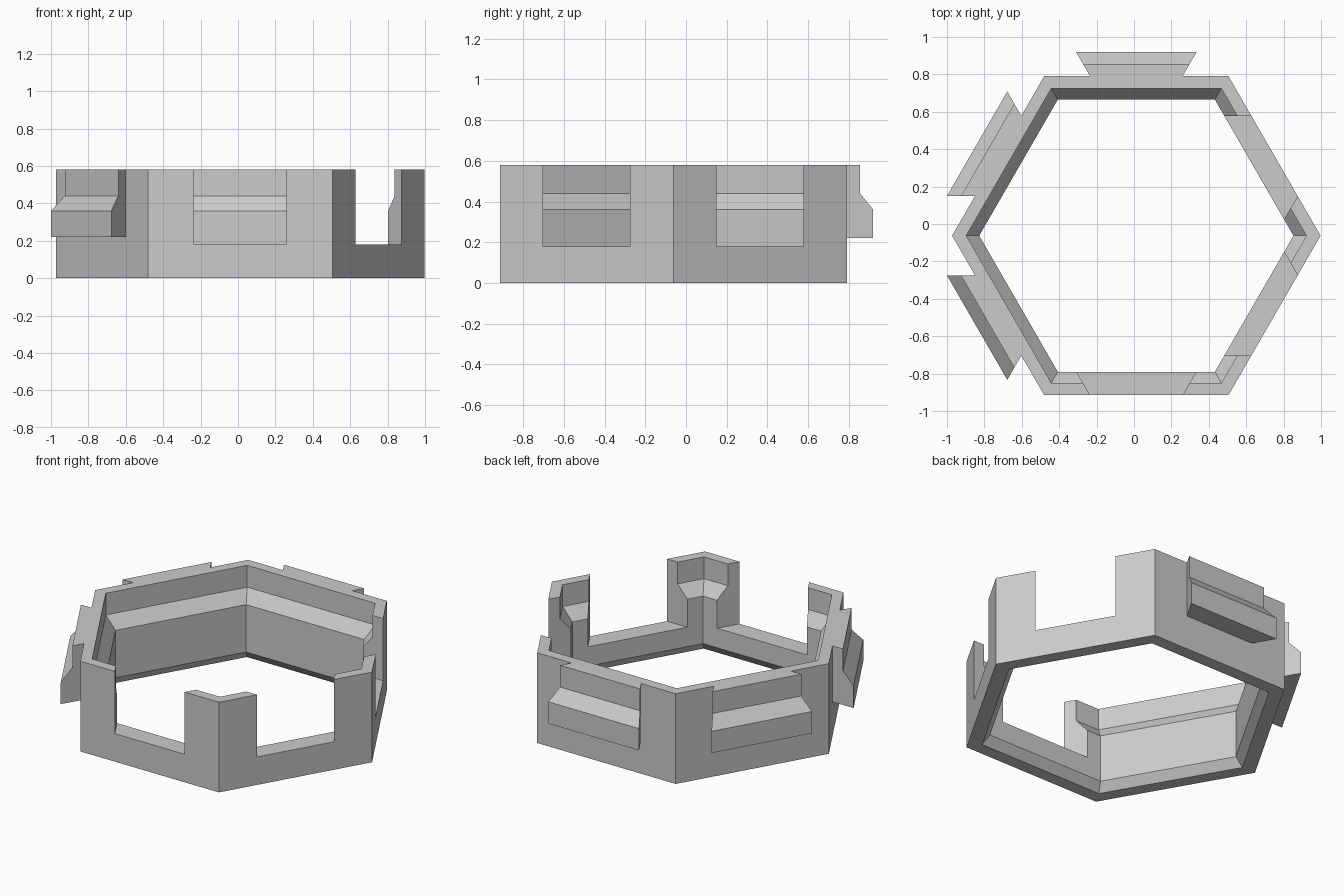
import bpy, bmesh
from math import radians, sin, cos, tan, pi
from mathutils import Vector

if "Cube" in bpy.data.objects:
    bpy.data.objects.remove(bpy.data.objects["Cube"])

CENTRE = Vector((0.0125, -0.0625, 0))
OUTER = 0.853          # distance from the centre to an outer wall face
HEIGHT = 0.58
NECK = 0.2475          # half width of the dovetail at the wall face
FLARE = tan(radians(30))

grey = bpy.data.materials.new("plain_grey")
grey.use_nodes = True
colour = (0.6, 0.6, 0.6, 1)
grey.diffuse_color = colour
grey.node_tree.nodes["Principled BSDF"].inputs["Base Color"].default_value = colour


def place(angle, out, side, z):
    """Point given by its distance out from the centre and sideways along a wall."""
    a = radians(angle)
    return CENTRE + Vector((out * cos(a) - side * sin(a), out * sin(a) + side * cos(a), z))


def loft(name, rings, closed):
    """Join matching rings of points; close the loop or cap its ends."""
    bm = bmesh.new()
    rows = [[bm.verts.new(p) for p in ring] for ring in rings]
    n = len(rows[0])
    for k in range(len(rows) if closed else len(rows) - 1):
        a, b = rows[k], rows[(k + 1) % len(rows)]
        for i in range(n):
            j = (i + 1) % n
            bm.faces.new((a[i], a[j], b[j], b[i]))
    if not closed:
        bm.faces.new(rows[0])
        bm.faces.new(rows[-1])
    bmesh.ops.recalc_face_normals(bm, faces=bm.faces)
    mesh = bpy.data.meshes.new(name)
    bm.to_mesh(mesh)
    bm.free()
    mesh.materials.append(grey)
    obj = bpy.data.objects.new(name, mesh)
    bpy.context.collection.objects.link(obj)
    return obj


def dovetail(name, angle, profile, direction):
    """Sweep an (out, z) profile between two flared end planes."""
    ends = []
    for s in (-1, 1):
        ends.append([place(angle, out, s * (NECK + direction * (out - OUTER) * FLARE), z)
                     for out, z in profile])
    return loft(name, ends, False)


# Hexagonal wall with a stepped inner ledge and a bevelled lower rim
wall_profile = [(OUTER, 0), (OUTER, HEIGHT), (0.7875, HEIGHT), (0.7875, 0.44),
                (0.7275, 0.36), (0.7275, 0.055), (0.77, 0)]
corners = [[place(60 * k, out / cos(pi / 6), 0, z) for out, z in wall_profile]
           for k in range(6)]
wall = loft("hexagonal_wall", corners, True)

# Dovetail slots on the front and the two left walls
slot_profile = [(0.65, 0.18), (1.0, 0.18), (1.0, 0.8), (0.65, 0.8)]
for angle in (270, 330, 30):
    cutter = dovetail("slot_cutter", angle, slot_profile, -1)
    cutter.hide_render = True
    mod = wall.modifiers.new("slot", "BOOLEAN")
    mod.operation = "DIFFERENCE"
    mod.solver = "EXACT"
    mod.object = cutter
    bpy.context.view_layer.objects.active = wall
    bpy.ops.object.modifier_apply(modifier=mod.name)
    bpy.data.objects.remove(cutter)

# Dovetail tabs on the back and the two right walls
tab_profile = [(OUTER, 0.22), (0.983, 0.22), (0.983, 0.36), (0.918, 0.44),
               (0.918, HEIGHT), (OUTER, HEIGHT)]
for name, angle in (("back_tab", 90), ("right_back_tab", 150), ("right_front_tab", 210)):
    dovetail(name, angle, tab_profile, 1)
